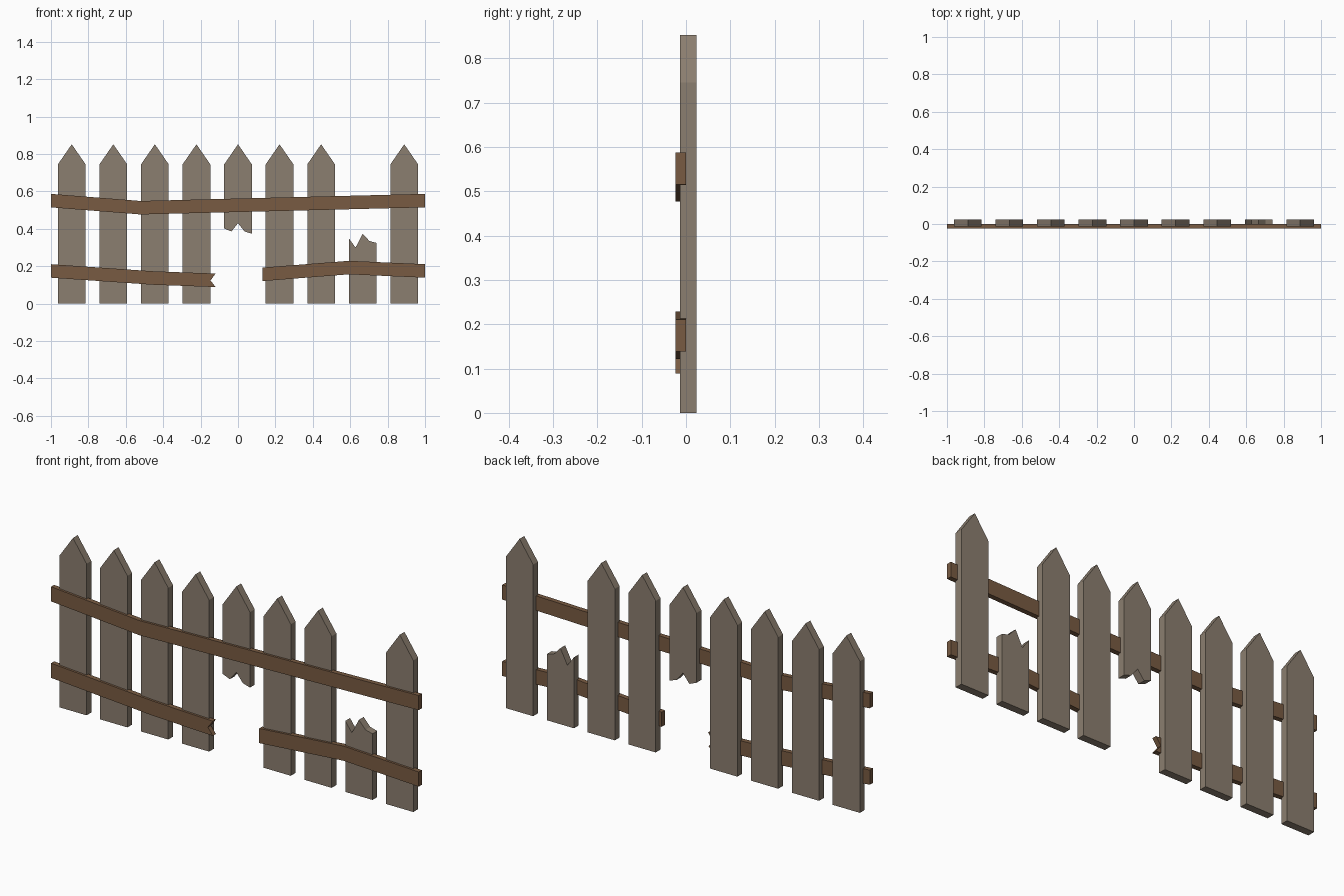
import bpy, bmesh

if "Cube" in bpy.data.objects:
    bpy.data.objects.remove(bpy.data.objects["Cube"])


def material(name, color):
    m = bpy.data.materials.new(name)
    m.diffuse_color = color
    m.use_nodes = True
    m.node_tree.nodes["Principled BSDF"].inputs["Base Color"].default_value = m.diffuse_color
    return m


old_wood = material("weathered_wood", (0.26, 0.21, 0.16, 1))
rail_wood = material("brown_wood", (0.19, 0.105, 0.055, 1))


def plank(name, profile, y0, y1, mat):
    """Extrude an (x, z) outline from y0 to y1."""
    bm = bmesh.new()
    face = bm.faces.new([bm.verts.new((x, y0, z)) for x, z in profile])
    ext = bmesh.ops.extrude_face_region(bm, geom=[face])
    moved = [v for v in ext["geom"] if isinstance(v, bmesh.types.BMVert)]
    bmesh.ops.translate(bm, verts=moved, vec=(0, y1 - y0, 0))
    bmesh.ops.recalc_face_normals(bm, faces=bm.faces)
    me = bpy.data.meshes.new(name)
    bm.to_mesh(me)
    bm.free()
    me.materials.append(mat)
    ob = bpy.data.objects.new(name, me)
    bpy.context.collection.objects.link(ob)
    return ob


# Pickets: pointed boards, one broken at the bottom, one broken at the top
W = 0.074
flat_base = [(-W, 0), (W, 0)]
point = [(W, 0.745), (0, 0.852), (-W, 0.745)]
torn_base = [(-W, 0.402), (-0.035, 0.386), (0, 0.43), (0.035, 0.386), (W, 0.374)]
torn_top = [(W, 0.325), (0.036, 0.335), (0, 0.374), (-0.038, 0.3), (-W, 0.349)]
for i in range(9):
    cx = (i - 4) * 0.2222
    base = torn_base if i == 4 else flat_base
    top = torn_top if i == 7 else point
    plank(f"picket_{i + 1}", [(cx + x, z) for x, z in base + top],
          -0.013, 0.024, old_wood)


# Rails: bent boards given by their lower edge, with an optional split end
def rail(name, path, notch=()):
    h = 0.072
    upper = [(x, z + h) for x, z in reversed(path)]
    plank(name, path + list(notch) + upper, -0.024, 0.0, rail_wood)


rail("upper_rail", [(-1, 0.515), (-0.52, 0.477), (1, 0.515)])
rail("lower_rail_left", [(-1, 0.139), (-0.45, 0.101), (-0.12, 0.089)],
     [(-0.147, 0.124)])
rail("lower_rail_right", [(0.132, 0.121), (0.593, 0.157), (1, 0.139)])
